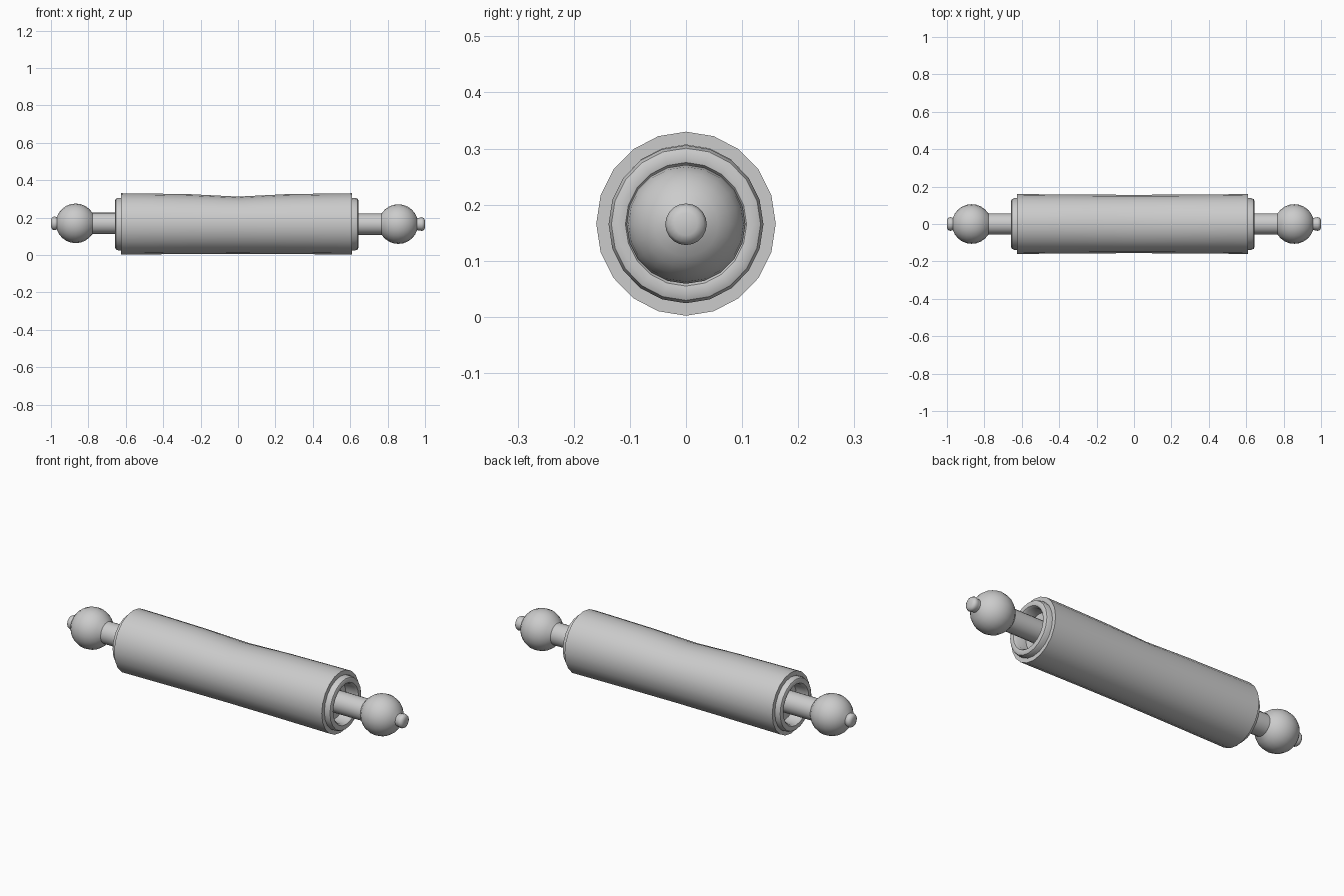
import bpy, bmesh, math

if "Cube" in bpy.data.objects:
    bpy.data.objects.remove(bpy.data.objects["Cube"])


def lathe(name, profile, sides, z, zscale=1.0, dip=None, angle=40):
    """Revolve (x, radius) points about the x axis at height z; dip(x, c) shifts z."""
    bm = bmesh.new()
    rings = []
    for x, r in profile:
        if r == 0:
            rings.append([bm.verts.new((x, 0, z))])
            continue
        ring = []
        for i in range(sides):
            a = 2 * math.pi * i / sides
            h = r * math.cos(a) * zscale
            if dip:
                h += dip(x, math.cos(a))
            ring.append(bm.verts.new((x, r * math.sin(a), z + h)))
        rings.append(ring)
    for p, q in zip(rings, rings[1:]):
        for i in range(sides):
            j = (i + 1) % sides
            quad = [p[i % len(p)], p[j % len(p)], q[j % len(q)], q[i % len(q)]]
            bm.faces.new(list(dict.fromkeys(quad)))
    bmesh.ops.recalc_face_normals(bm, faces=bm.faces)
    me = bpy.data.meshes.new(name)
    bm.to_mesh(me)
    bm.free()
    ob = bpy.data.objects.new(name, me)
    bpy.context.collection.objects.link(ob)
    bpy.ops.object.select_all(action='DESELECT')
    ob.select_set(True)
    bpy.context.view_layer.objects.active = ob
    bpy.ops.object.shade_smooth_by_angle(angle=math.radians(angle))
    return ob


# Roller barrel: slightly worn in the middle, with a shallow bore at each end
def wear(x, c):
    return -0.014 * max(0, c) ** 2 * max(0, 1 - abs(x) / 0.3)


lathe("roller_barrel",
      [(-0.50, 0), (-0.50, 0.137), (-0.625, 0.137), (-0.625, 0.16), (-0.5, 0.159),
       (-0.25, 0.157), (0, 0.156), (0.25, 0.157), (0.5, 0.159),
       (0.61, 0.16), (0.61, 0.137), (0.50, 0.137), (0.50, 0)],
      20, 0.166, 1.025, wear)

# Per side: sign, collar face x, ball centre x, axis height
for label, s, face, ball, z in (("left", -1, 0.658, 0.868, 0.169),
                                ("right", 1, 0.645, 0.857, 0.165)):
    # Bearing collar: rounded rim with a recessed centre
    collar = [(0.52, 0.136), (face - 0.018, 0.138), (face - 0.005, 0.133),
              (face, 0.122), (face - 0.003, 0.108), (face - 0.015, 0.1),
              (face - 0.07, 0.097), (face - 0.07, 0.04)]
    lathe(label + "_collar", [(s * x, r) for x, r in collar], 20, 0.165, 1.02)

    # Handle: shaft, ball grip and small end knob
    handle = [(0.51, 0), (0.51, 0.057), (ball - 0.09, 0.057)]
    for k in range(1, 10):
        a = math.radians(147 - k * (147 - 18) / 9)
        handle.append((ball + 0.106 * math.cos(a), 0.106 * math.sin(a)))
    handle += [(0.972, 0.034), (0.983, 0.037), (0.994, 0.032), (1.0, 0.02), (1.0, 0)]
    lathe(label + "_handle", [(s * x, r) for x, r in handle], 20, z)
